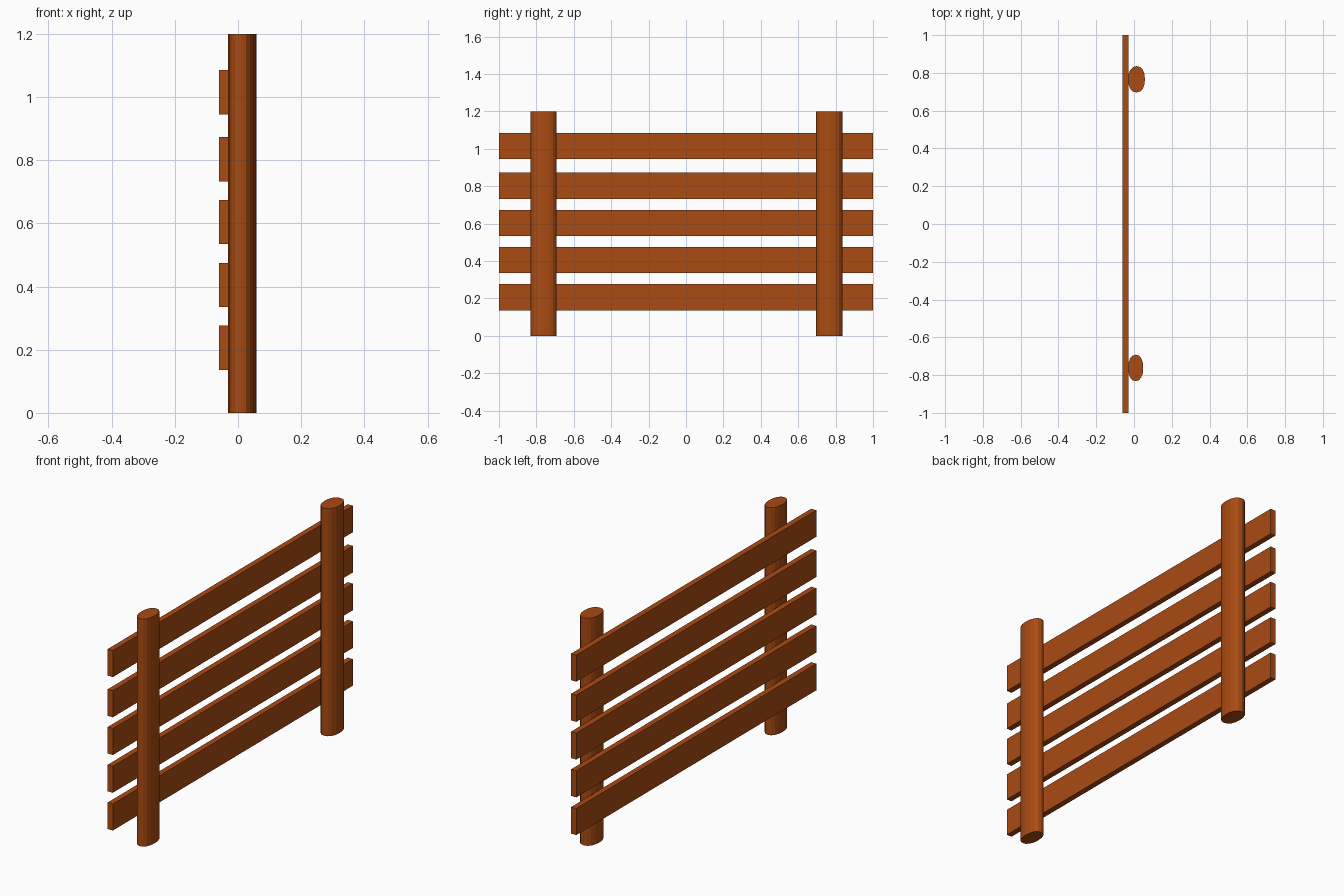
import bpy, bmesh
from math import cos, sin, pi, copysign

if "Cube" in bpy.data.objects:
    bpy.data.objects.remove(bpy.data.objects["Cube"])

wood = bpy.data.materials.new("brown_wood")
wood.diffuse_color = (0.40, 0.07, 0.006, 1)
wood.use_nodes = True
wood.node_tree.nodes["Principled BSDF"].inputs["Base Color"].default_value = wood.diffuse_color


def finish(bm, name):
    bmesh.ops.recalc_face_normals(bm, faces=bm.faces)
    mesh = bpy.data.meshes.new(name)
    bm.to_mesh(mesh)
    bm.free()
    mesh.materials.append(wood)
    obj = bpy.data.objects.new(name, mesh)
    bpy.context.collection.objects.link(obj)
    return obj


def rail(name, z):
    bm = bmesh.new()
    bmesh.ops.create_cube(bm, size=1)
    bmesh.ops.scale(bm, vec=(0.03, 2.0, 0.14), verts=bm.verts)
    bmesh.ops.translate(bm, vec=(-0.045, 0, z), verts=bm.verts)
    return finish(bm, name)


def post(name, x0, x1, y, sides=16):
    # Slightly squared oval extruded to full height
    cx, rx, ry = (x0 + x1) / 2, (x1 - x0) / 2, 0.07
    bm = bmesh.new()
    ring = []
    for i in range(sides):
        a = 2 * pi * i / sides
        c, s = cos(a), sin(a)
        ring.append(bm.verts.new((cx + rx * copysign(abs(c) ** 0.9, c),
                                  y + ry * copysign(abs(s) ** 0.9, s), 0)))
    base = bm.faces.new(ring)
    top = bmesh.ops.extrude_face_region(bm, geom=[base], use_keep_orig=True)
    bmesh.ops.translate(bm, vec=(0, 0, 1.2),
                        verts=[v for v in top["geom"] if isinstance(v, bmesh.types.BMVert)])
    return finish(bm, name)


# Horizontal boards
for i, z in enumerate((0.206, 0.405, 0.604, 0.803, 1.015)):
    rail(f"rail_{i + 1}", z)

# Upright posts behind the boards
post("front_post", -0.031, 0.049, -0.762)
post("back_post", -0.031, 0.058, 0.766)
